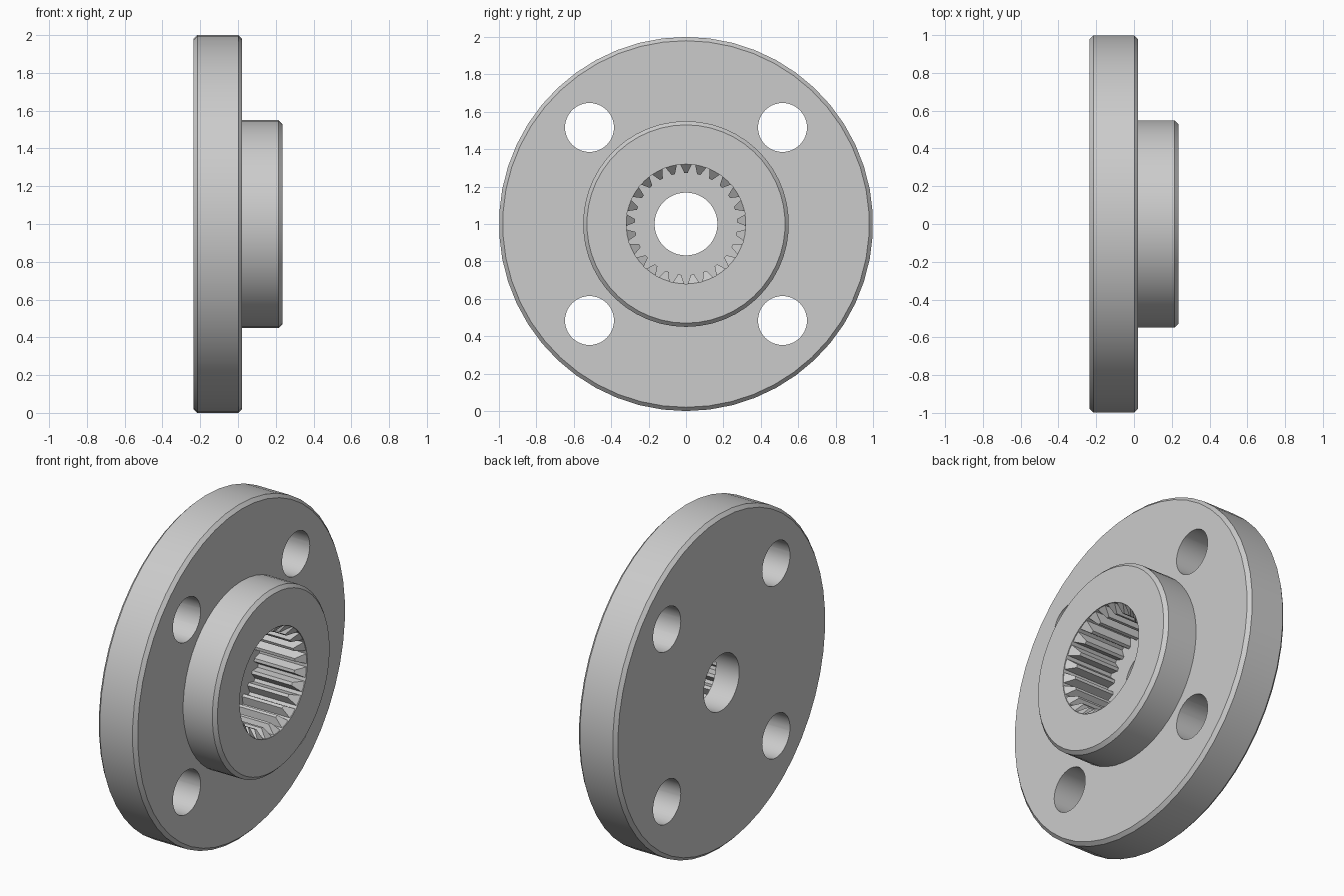
import bpy, bmesh
from math import sin, cos, pi, radians

old = bpy.data.objects.get("Cube")
if old:
    bpy.data.objects.remove(old, do_unlink=True)

BACK, STEP, FRONT, FLOOR = -0.235, 0.022, 0.235, -0.08
BEVEL = 0.02
HUB_R, BORE_R, TIP_R, HOLE_R = 0.55, 0.32, 0.273, 0.168
TEETH = 25
SIDES = 2 * TEETH

metal = bpy.data.materials.new("grey metal")
metal.use_nodes = True
metal.diffuse_color = (0.6, 0.6, 0.6, 1)
metal.node_tree.nodes["Principled BSDF"].inputs["Base Color"].default_value = (0.6, 0.6, 0.6, 1)


def polar(x, r, a):
    """Point at radius r and angle a around the disc axis."""
    return (x, r * sin(a), 1 + r * cos(a))


def make_object(name, bm):
    bmesh.ops.recalc_face_normals(bm, faces=bm.faces)
    mesh = bpy.data.meshes.new(name)
    bm.to_mesh(mesh)
    bm.free()
    mesh.materials.append(metal)
    ob = bpy.data.objects.new(name, mesh)
    bpy.context.collection.objects.link(ob)
    return ob


def activate(ob):
    bpy.ops.object.select_all(action='DESELECT')
    ob.select_set(True)
    bpy.context.view_layer.objects.active = ob


def lathe(name, profile, sides):
    """Revolve a closed (x, radius) profile around the disc axis."""
    bm = bmesh.new()
    rings = [[bm.verts.new(polar(x, r, 2 * pi * i / sides)) for x, r in profile]
             for i in range(sides)]
    n = len(profile)
    for i in range(sides):
        a, b = rings[i], rings[(i + 1) % sides]
        for j in range(n):
            k = (j + 1) % n
            bm.faces.new((a[j], a[k], b[k], b[j]))
    return make_object(name, bm)


# Flange, hub, stepped bore and through hole as one turned body
body = lathe("flanged_hub", [
    (BACK, HOLE_R), (BACK, 1 - BEVEL), (BACK + BEVEL, 1),
    (STEP - BEVEL, 1), (STEP, 1 - BEVEL), (STEP, HUB_R),
    (FRONT - BEVEL, HUB_R), (FRONT, HUB_R - BEVEL),
    (FRONT, BORE_R), (FLOOR, BORE_R), (FLOOR, HOLE_R)], SIDES)

# Four bolt holes drilled through the flange
bm = bmesh.new()
for sy in (-1, 1):
    for sz in (-1, 1):
        rings = [[bm.verts.new((x, sy * 0.516 + 0.131 * cos(2 * pi * i / 40),
                                1 + sz * 0.516 + 0.131 * sin(2 * pi * i / 40)))
                  for i in range(40)] for x in (-0.5, 0.5)]
        for ring in rings:
            bm.faces.new(ring)
        for i in range(40):
            j = (i + 1) % 40
            bm.faces.new((rings[0][i], rings[0][j], rings[1][j], rings[1][i]))
cutter = make_object("bolt_hole_cutter", bm)
cutter.hide_render = True

activate(body)
mod = body.modifiers.new("bolt holes", 'BOOLEAN')
mod.operation = 'DIFFERENCE'
mod.solver = 'EXACT'
mod.object = cutter
bpy.ops.object.modifier_apply(modifier=mod.name)
bpy.data.objects.remove(cutter, do_unlink=True)
bpy.ops.object.shade_smooth_by_angle(angle=radians(30))

# Ring of internal spline teeth with chamfered front ends
bm = bmesh.new()
pitch = 2 * pi / TEETH
section = [(BORE_R + 0.004, -0.4), (TIP_R, -0.13), (TIP_R, 0.13), (BORE_R + 0.004, 0.4)]
for t in range(TEETH):
    back, front = [], []
    for r, offset in section:
        a = (t + offset) * pitch
        lead = 0.05 if r == TIP_R else 0.002
        back.append(bm.verts.new(polar(FLOOR - 0.004, r, a)))
        front.append(bm.verts.new(polar(FRONT - lead, r, a)))
    bm.faces.new(back)
    bm.faces.new(front)
    for i in range(4):
        j = (i + 1) % 4
        bm.faces.new((back[i], back[j], front[j], front[i]))
make_object("spline_teeth", bm)
